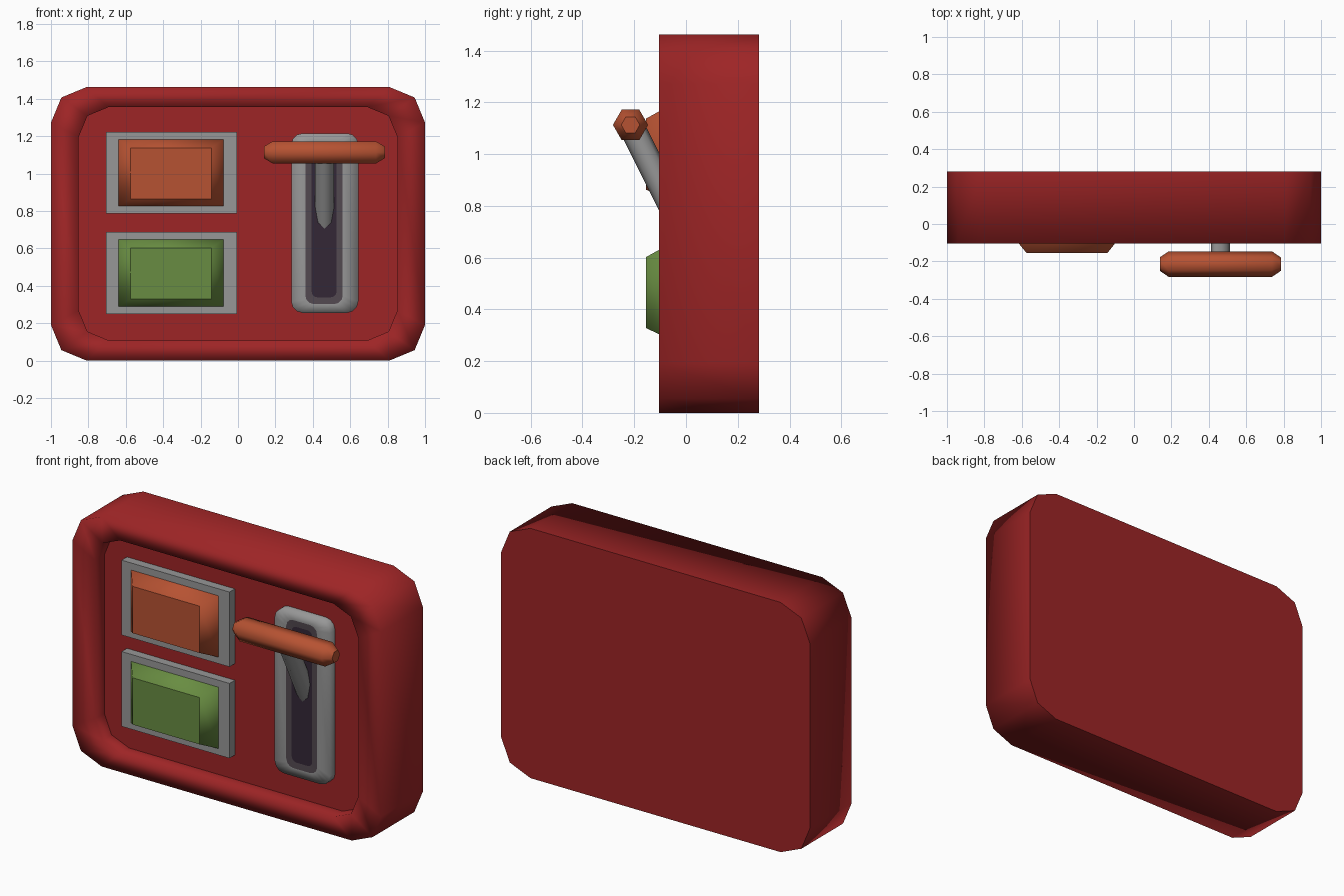
import bpy, bmesh, math
from mathutils import Vector

if "Cube" in bpy.data.objects:
    bpy.data.objects.remove(bpy.data.objects["Cube"])


def material(name, rgb):
    m = bpy.data.materials.new(name)
    m.diffuse_color = (*rgb, 1)
    m.use_nodes = True
    m.node_tree.nodes["Principled BSDF"].inputs["Base Color"].default_value = m.diffuse_color
    return m


RED = material("red casing", (0.34, 0.018, 0.019))
ORANGE = material("orange", (0.47, 0.085, 0.032))
GREEN = material("green", (0.14, 0.265, 0.054))
GREY = material("grey metal", (0.31, 0.31, 0.31))
TRIM = material("dark trim", (0.085, 0.066, 0.08))
DARK = material("dark slot", (0.034, 0.02, 0.037))


def rounded(x0, x1, z0, z1, y, r=0.0, n=2):
    """Rounded rectangle facing the front, n segments per corner."""
    if r == 0:
        return [Vector(p) for p in ((x1, y, z1), (x0, y, z1), (x0, y, z0), (x1, y, z0))]
    pts = []
    corners = ((x1 - r, z1 - r), (x0 + r, z1 - r), (x0 + r, z0 + r), (x1 - r, z0 + r))
    for k, (cx, cz) in enumerate(corners):
        for i in range(n + 1):
            a = math.pi / 2 * (k + i / n)
            pts.append(Vector((cx + r * math.cos(a), y, cz + r * math.sin(a))))
    return pts


def circle(centre, u, v, r, n):
    return [centre + r * (math.cos(2 * math.pi * i / n) * u + math.sin(2 * math.pi * i / n) * v)
            for i in range(n)]


def loft(name, rings, mats, bands=None, smooth=True):
    """Bridge the rings in order and cap both ends; bands = material per band, last one for the end cap."""
    bm = bmesh.new()
    loops = [[bm.verts.new(p) for p in ring] for ring in rings]
    n = len(loops[0])
    bands = bands or [0] * len(rings)
    for b, (lo, hi) in enumerate(zip(loops, loops[1:])):
        for i in range(n):
            j = (i + 1) % n
            f = bm.faces.new((lo[i], lo[j], hi[j], hi[i]))
            f.smooth = smooth
            f.material_index = bands[b]
    bm.faces.new(loops[0][::-1])
    bm.faces.new(loops[-1]).material_index = bands[-1]
    bmesh.ops.recalc_face_normals(bm, faces=bm.faces)
    me = bpy.data.meshes.new(name)
    bm.to_mesh(me)
    bm.free()
    for m in mats:
        me.materials.append(m)
    ob = bpy.data.objects.new(name, me)
    bpy.context.collection.objects.link(ob)
    return ob


# Casing: thick box with a raised rim around a recessed panel
PANEL = -0.02
outer, inner = (-1, 1, 0, 1.462), (-0.852, 0.852, 0.108, 1.355)
loft("casing", [rounded(*outer, 0.282, 0.19), rounded(*outer, -0.104, 0.19),
                rounded(*inner, -0.104, 0.16), rounded(*inner, PANEL, 0.16)], [RED])

# Two framed push buttons
for label, z, mat in (("lower", 0.25, GREEN), ("upper", 0.785, ORANGE)):
    frame = (-0.705, -0.006, z, z + 0.438)
    loft(label + "_button_frame", [rounded(*frame, PANEL + 0.01), rounded(*frame, -0.07)],
         [GREY], smooth=False)
    loft(label + "_button", [rounded(-0.64, -0.078, z + 0.04, z + 0.397, -0.06),
                             rounded(-0.64, -0.078, z + 0.04, z + 0.397, -0.074),
                             rounded(-0.575, -0.142, z + 0.078, z + 0.352, -0.155)], [mat])

# Lever slot: grey surround, dark trim strip, darker centre
surround, lip, centre = (0.285, 0.643, 0.255, 1.215), (0.36, 0.56, 0.302, 1.168), (0.394, 0.527, 0.338, 1.132)
loft("lever_slot", [rounded(*surround, PANEL + 0.01, 0.06, 3), rounded(*surround, -0.068, 0.06, 3),
                    rounded(*lip, -0.068, 0.045, 3), rounded(*centre, -0.066, 0.03, 3)],
     [GREY, TRIM, DARK], bands=[0, 0, 1, 2])

# Slanted lever arm
X = Vector((1, 0, 0))
top, foot = Vector((0.463, -0.215, 1.115)), Vector((0.463, 0.0, 0.685))
side = (top - foot).normalized().cross(X)
loft("lever_arm", [circle(foot, X, side, 0.05, 8), circle(top, X, side, 0.05, 8)], [GREY])

# Six-sided grip with tapered ends
Y, Z = Vector((0, 1, 0)), Vector((0, 0, 1))
loft("lever_grip", [circle(Vector((x, -0.2145, 1.113)), Y, Z, r, 6)
                    for x, r in ((0.138, 0.036), (0.185, 0.068), (0.738, 0.068), (0.785, 0.036))],
     [ORANGE])
